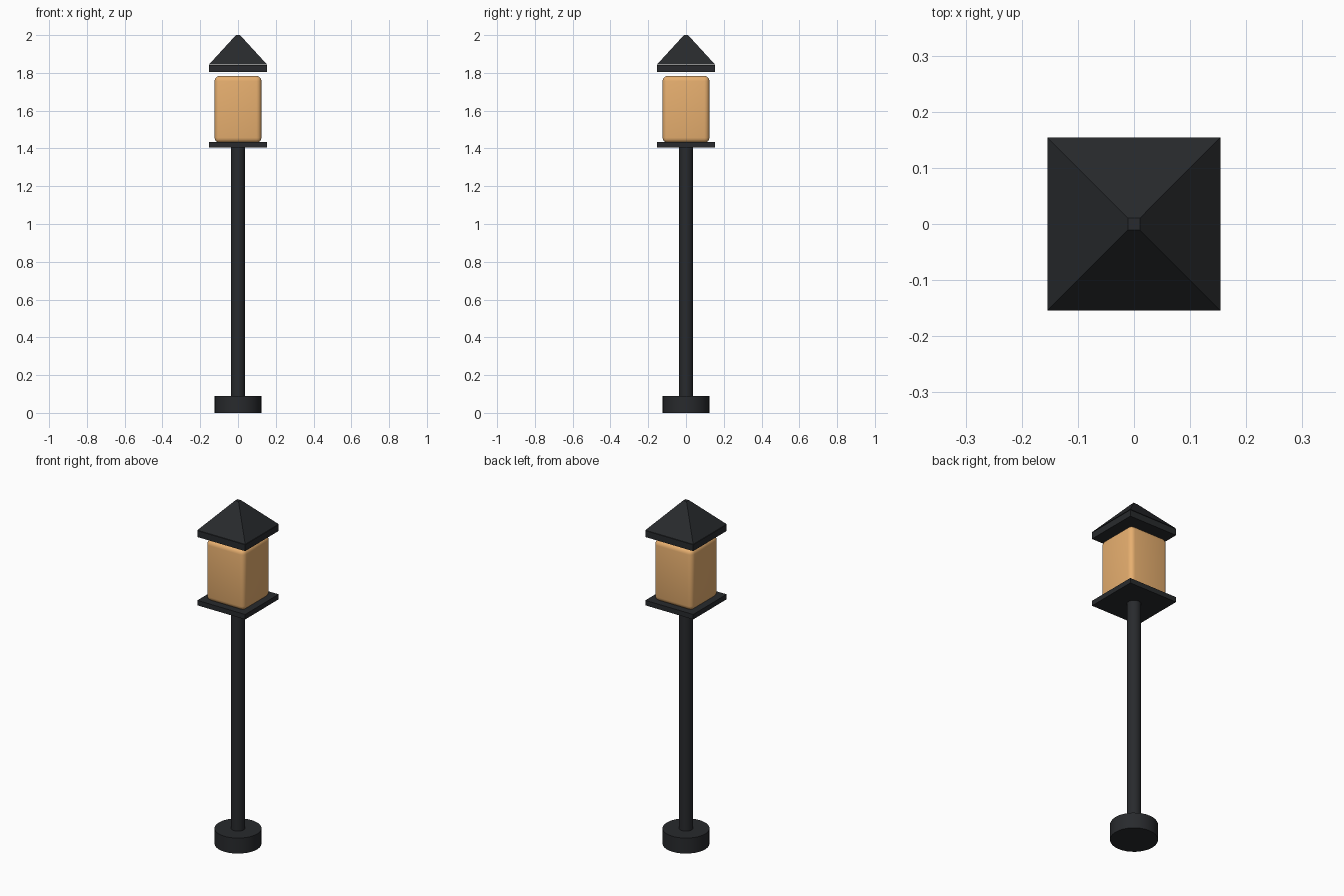
import bpy
from math import pi, sqrt

if "Cube" in bpy.data.objects:
    bpy.data.objects.remove(bpy.data.objects["Cube"])


def material(name, color):
    m = bpy.data.materials.new(name)
    m.diffuse_color = (*color, 1)
    m.use_nodes = True
    m.node_tree.nodes["Principled BSDF"].inputs["Base Color"].default_value = m.diffuse_color
    return m


metal = material("dark_metal", (0.021, 0.023, 0.026))
amber = material("amber_glass", (0.80, 0.43, 0.16))


def finish(name, mat, smooth=False):
    ob = bpy.context.object
    ob.name = name
    ob.data.materials.append(mat)
    if smooth:
        bpy.ops.object.shade_smooth_by_angle()
    return ob


def cylinder(name, r, z0, z1, mat):
    bpy.ops.mesh.primitive_cylinder_add(vertices=32, radius=r, depth=z1 - z0,
                                        location=(0, 0, (z0 + z1) / 2))
    return finish(name, mat, True)


def box(name, half, z0, z1, mat, bevel=0):
    bpy.ops.mesh.primitive_cube_add(size=1, location=(0, 0, (z0 + z1) / 2))
    ob = bpy.context.object
    ob.scale = (2 * half, 2 * half, z1 - z0)
    bpy.ops.object.transform_apply(location=False, rotation=False, scale=True)
    if bevel:
        mod = ob.modifiers.new("bevel", 'BEVEL')
        mod.width = bevel
        mod.segments = 4
        bpy.ops.object.modifier_apply(modifier=mod.name)
    return finish(name, mat, bool(bevel))


# Foot and post
cylinder("base", 0.124, 0, 0.09, metal)
cylinder("post", 0.037, 0.09, 1.406, metal)

# Lantern: tray, glowing body and roof slab
box("tray", 0.154, 1.406, 1.435, metal)
box("lamp_body", 0.124, 1.43, 1.784, amber, 0.027)
box("roof_rim", 0.154, 1.804, 1.841, metal)

# Four-sided roof with a tiny flat tip
bpy.ops.mesh.primitive_cone_add(vertices=4, radius1=0.154 * sqrt(2), radius2=0.011 * sqrt(2),
                                depth=0.156, location=(0, 0, 1.922), rotation=(0, 0, pi / 4))
bpy.ops.object.transform_apply(location=False, rotation=True, scale=False)
finish("roof", metal)
